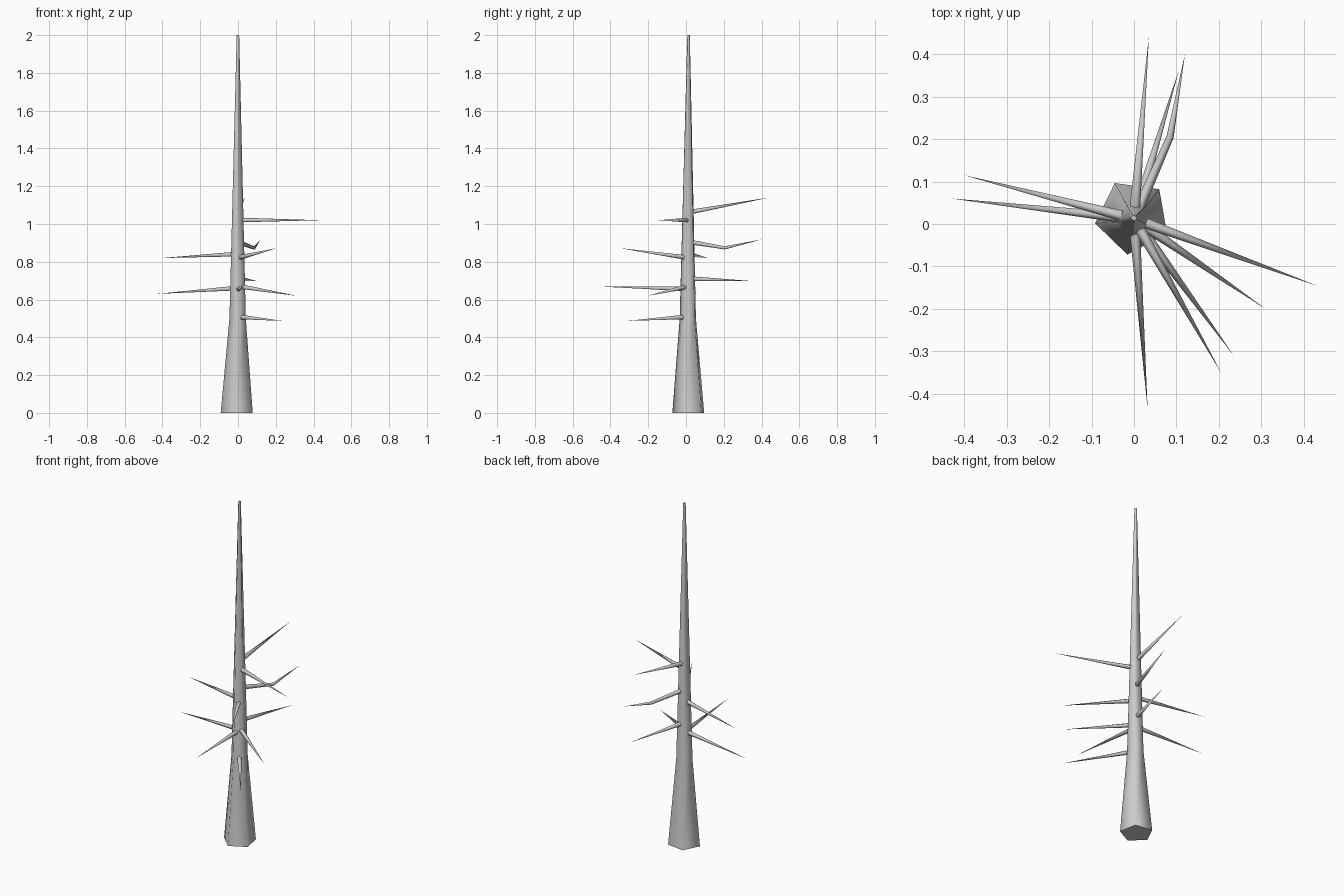
import bpy, bmesh
from math import cos, sin, radians
from mathutils import Vector

if "Cube" in bpy.data.objects:
    bpy.data.objects.remove(bpy.data.objects["Cube"])

SIDES = 5


def tapered_tube(name, points, radii, phase):
    """Five-sided tube through points; a zero radius closes to a point."""
    pts = [Vector(p) for p in points]
    bm = bmesh.new()
    rings = []
    for i, (p, r) in enumerate(zip(pts, radii)):
        if r == 0:
            rings.append([bm.verts.new(p)])
            continue
        d = (pts[min(i + 1, len(pts) - 1)] - pts[max(i - 1, 0)]).normalized()
        if abs(d.z) > 0.9:
            u, v = Vector((1, 0, 0)), Vector((0, 1, 0))
        else:
            u = Vector((0, 0, 1)).cross(d).normalized()
            v = d.cross(u)
        angles = [radians(phase + 360 * k / SIDES) for k in range(SIDES)]
        rings.append([bm.verts.new(p + u * r * cos(a) + v * r * sin(a)) for a in angles])
    for a, b in zip(rings, rings[1:]):
        for k in range(SIDES):
            n = (k + 1) % SIDES
            if len(b) == 1:
                bm.faces.new((a[k], a[n], b[0]))
            else:
                bm.faces.new((a[k], a[n], b[n], b[k]))
    bm.faces.new(list(reversed(rings[0])))
    if len(rings[-1]) > 1:
        bm.faces.new(rings[-1])
    bmesh.ops.recalc_face_normals(bm, faces=bm.faces)
    mesh = bpy.data.meshes.new(name)
    bm.to_mesh(mesh)
    bm.free()
    obj = bpy.data.objects.new(name, mesh)
    bpy.context.collection.objects.link(obj)
    bpy.context.view_layer.objects.active = obj
    bpy.ops.object.select_all(action='DESELECT')
    obj.select_set(True)
    bpy.ops.object.shade_smooth_by_angle(angle=radians(80))
    return obj


# Trunk: flared foot, long thin top
tapered_tube("trunk",
             [(-0.003, 0.017, 0), (0, 0.012, 0.5), (0, 0.014, 2)],
             [0.09, 0.046, 0.007], -26)

# Branches: height at the trunk, then the points out to the tip
branches = [
    (1.02, [(0.43, -0.145, 1.02)]),
    (1.06, [(0.035, 0.44, 1.14)]),
    (0.905, [(0.085, 0.205, 0.873), (0.12, 0.40, 0.918)]),
    (0.84, [(-0.40, 0.115, 0.82)]),
    (0.82, [(0.205, -0.35, 0.872)]),
    (0.71, [(0.105, 0.36, 0.697)]),
    (0.66, [(-0.43, 0.06, 0.63)]),
    (0.655, [(0.032, -0.435, 0.668)]),
    (0.67, [(0.31, -0.20, 0.62)]),
    (0.508, [(0.235, -0.31, 0.487)]),
]
for i, (z, path) in enumerate(branches):
    axis = Vector((0, 0.012, z))
    out = (Vector(path[0]) - axis).normalized()
    start = axis + out * 0.03
    radii = [0.013, 0] if len(path) == 1 else [0.013, 0.009, 0]
    tapered_tube(f"branch_{i + 1}", [start] + path, radii, 90)
